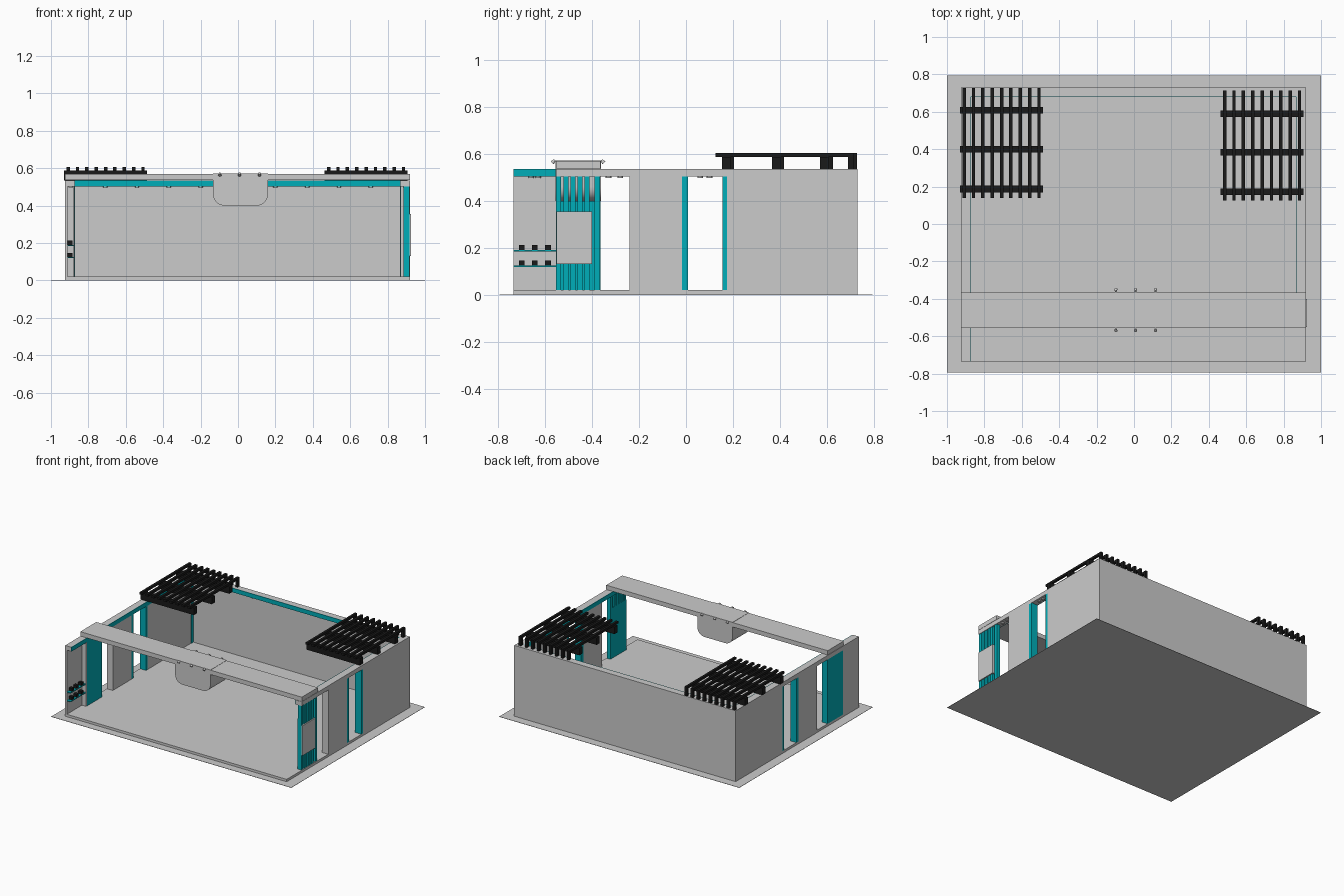
import bpy, bmesh, math
from mathutils import Matrix, Vector

if "Cube" in bpy.data.objects:
    bpy.data.objects.remove(bpy.data.objects["Cube"])


def material(name, color):
    m = bpy.data.materials.new(name)
    m.diffuse_color = color
    m.use_nodes = True
    m.node_tree.nodes["Principled BSDF"].inputs["Base Color"].default_value = m.diffuse_color
    return m


TEAL = material("teal", (0.0, 0.42, 0.48, 1))
BLACK = material("black", (0.01, 0.01, 0.01, 1))


def finish(name, bm, mat=None):
    bmesh.ops.recalc_face_normals(bm, faces=bm.faces)
    me = bpy.data.meshes.new(name)
    bm.to_mesh(me)
    bm.free()
    ob = bpy.data.objects.new(name, me)
    bpy.context.collection.objects.link(ob)
    if mat:
        me.materials.append(mat)
    return ob


def add_box(bm, x, y, z):
    size = Vector((x[1] - x[0], y[1] - y[0], z[1] - z[0]))
    mid = Vector((sum(x), sum(y), sum(z))) / 2
    bmesh.ops.create_cube(bm, size=1, matrix=Matrix.Translation(mid) @ Matrix.Diagonal(size).to_4x4())


def boxes(name, items, mat=None):
    bm = bmesh.new()
    for it in items:
        add_box(bm, *it)
    return finish(name, bm, mat)


def extruded(name, pts, direction, mat=None):
    bm = bmesh.new()
    f = bm.faces.new([bm.verts.new(p) for p in pts])
    r = bmesh.ops.extrude_face_region(bm, geom=[f])
    bmesh.ops.translate(bm, vec=direction, verts=[v for v in r["geom"] if isinstance(v, bmesh.types.BMVert)])
    return finish(name, bm, mat)


# Ground sheet and raised platform
boxes("ground_sheet", [((-1, 1), (-0.795, 0.795), (0, 0.002))])
boxes("platform", [((-0.925, 0.92), (-0.735, 0.73), (0.002, 0.02))])

# Back wall with overhanging header and teal fascia
boxes("back_wall", [((-0.925, 0.92), (0.715, 0.73), (0.02, 0.535))])
boxes("back_header", [((-0.925, 0.92), (0.682, 0.715), (0.503, 0.535))])
boxes("back_fascia", [((-0.875, 0.868), (0.679, 0.682), (0.503, 0.535))], TEAL)

# Side walls: piers, jambs, header, fascia
W, H = (0.02, 0.503), (0.503, 0.535)
for side, outer, inner, front in (("left", -0.925, -0.875, -0.735), ("right", 0.92, 0.868, -0.555)):
    x = (min(outer, inner), max(outer, inner))
    boxes(side + "_piers", [(x, (-0.24, -0.018), W), (x, (0.175, 0.715), W)])
    boxes(side + "_jambs", [(x, (-0.018, 0.008), W), (x, (0.155, 0.175), W)], TEAL)
    boxes(side + "_header", [(x, (front, 0.682), H)])
    s = 0.003 if side == "left" else -0.003
    fx = (min(inner, inner + s), max(inner, inner + s))
    boxes(side + "_fascia", [(fx, (front, 0.68), H), (fx, (0.69, 0.715), W)], TEAL)

# Left display bay: thin wall, shelves, goods, solid teal panel
boxes("display_wall", [((-0.925, -0.911), (-0.735, -0.555), W)])
boxes("display_return", [((-0.925, -0.878), (-0.555, -0.545), W)])
boxes("shelves", [((-0.911, -0.88), (-0.735, -0.555), (z, z + 0.006)) for z in (0.119, 0.184)], TEAL)
boxes("display_goods", [((-0.911, -0.884), (y - 0.012, y + 0.012), (z, z + 0.022))
                        for z in (0.125, 0.19) for y in (-0.7, -0.645, -0.588)], BLACK)
boxes("teal_panel", [((-0.925, -0.876), (-0.545, -0.365), W)], TEAL)

# Right slatted column with screen
boxes("column_slats", [((0.886, 0.916), (y - 0.011, y + 0.011), W)
                       for y in (-0.543, -0.512, -0.482, -0.452, -0.422, -0.378)], TEAL)
boxes("column_back", [((0.886, 0.892), (-0.555, -0.367), (0.02, 0.4))], TEAL)
boxes("screen", [((0.893, 0.925), (-0.552, -0.4), (0.13, 0.355))])

# Front beam
boxes("front_beam", [((-0.925, 0.92), (-0.555, -0.365), (0.537, 0.57))])

# Hanging sign box with rounded lower corners
r, x0, x1, z0 = 0.06, -0.133, 0.16, 0.4
pts = [(x0, -0.557, 0.572)]
for cx, a0 in ((x0 + r, 180), (x1 - r, 270)):
    for i in range(9):
        a = math.radians(a0 + i * 90 / 8)
        pts.append((cx + r * math.cos(a), -0.557, z0 + r + r * math.sin(a)))
pts.append((x1, -0.557, 0.572))
sign = extruded("hanging_sign", pts, (0, 0.194, 0))
bpy.context.view_layer.objects.active = sign
sign.select_set(True)
bpy.ops.object.shade_smooth_by_angle(angle=math.radians(30))

# Small spotlights over the sign, front and rear
bm = bmesh.new()
for x in (-0.097, 0.008, 0.115):
    for y, s in ((-0.557, -1), (-0.363, 1)):
        m = Matrix.Translation((x, y + s * 0.008, 0.568)) @ Matrix.Rotation(s * math.radians(40), 4, "X")
        bmesh.ops.create_cone(bm, cap_ends=True, segments=12, radius1=0.009, radius2=0.005, depth=0.016, matrix=m)
finish("sign_spotlights", bm)

# Recessed downlights under the headers
bm = bmesh.new()
spots = [(s * x, 0.697) for s in (-1, 1) for x in (0.2, 0.37, 0.54, 0.71)]
spots += [(x, y) for x in (-0.9, 0.894) for y in (-0.33, -0.28, 0.06, 0.1)]
spots += [(-0.893, -0.66), (-0.893, -0.63)]
for x, y in spots:
    bmesh.ops.create_cone(bm, cap_ends=True, segments=12, radius1=0.012, radius2=0.012, depth=0.006,
                          matrix=Matrix.Translation((x, y, 0.5)))
finish("downlights", bm)

# Pergolas: cross beams with slats hooked over the back edge
for side, x0, y0, beams in (("left", -0.908, 0.14, (0.187, 0.4, 0.608)),
                            ("right", 0.485, 0.125, (0.172, 0.384, 0.59))):
    boxes(side + "_pergola_beams", [((x0 - 0.022, x0 + 0.422), (y - 0.018, y + 0.018), (0.535, 0.588))
                                    for y in beams], BLACK)
    for i in range(9):
        x, y1 = x0 + i * 0.05 - 0.009, y0 + 0.588
        prof = [(y0, 0.588), (y0, 0.605), (y1, 0.605), (y1, 0.535), (y1 - 0.022, 0.535), (y1 - 0.022, 0.588)]
        extruded(side + "_pergola_slat", [(x, y, z) for y, z in prof], (0.018, 0, 0), BLACK)
